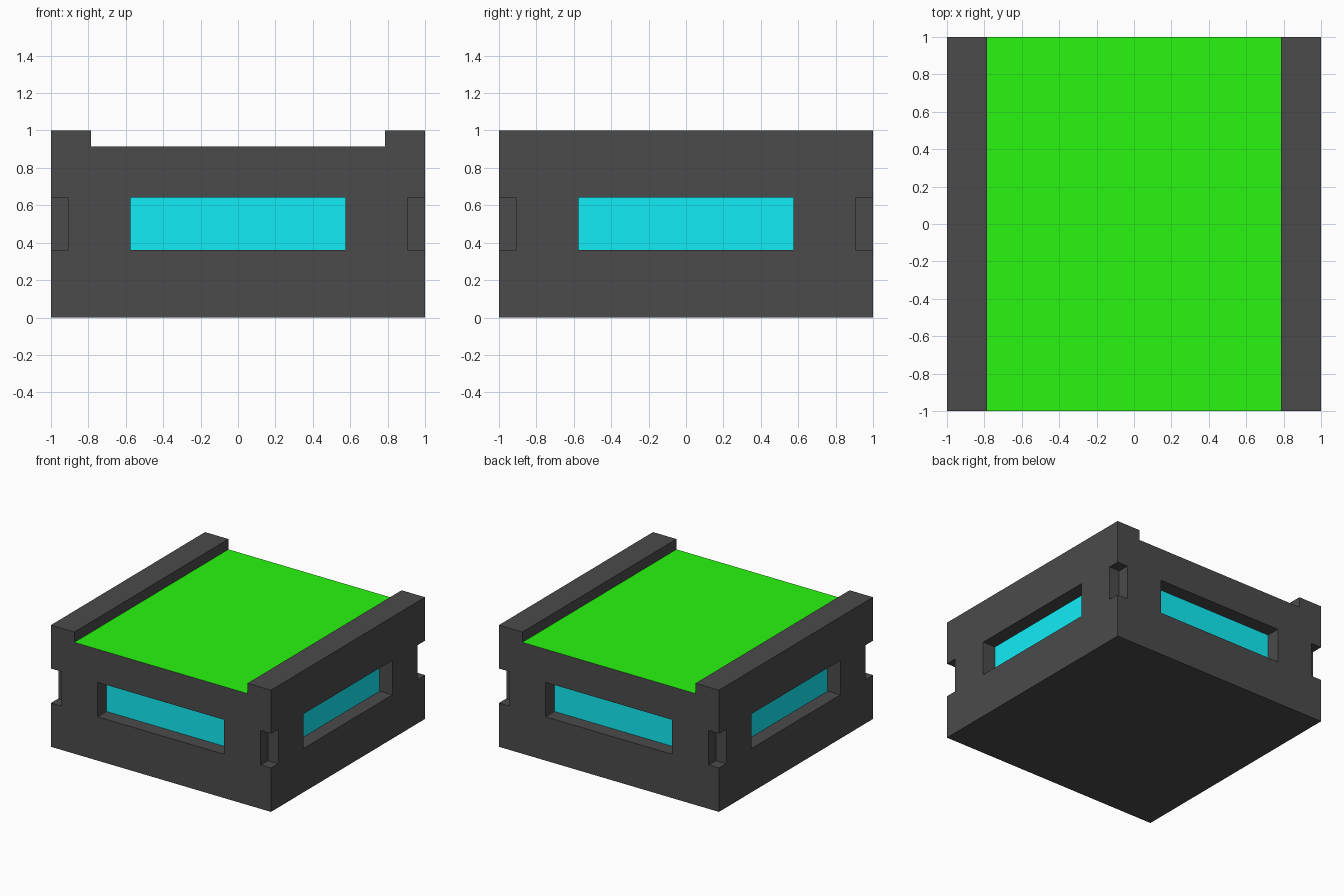
import bpy, bmesh
from mathutils import Vector, Matrix

if "Cube" in bpy.data.objects:
    bpy.data.objects.remove(bpy.data.objects["Cube"])

RIM, FLOOR = 0.787, 0.915         # channel half width, channel floor height
WIN, Z0, Z1 = 0.575, 0.36, 0.643  # window half width, recess bottom and top
DEPTH, NOTCH = 0.115, 0.095       # window depth, corner notch size
OUT = 1.1                         # cutters overshoot the body


def make_object(name, bm):
    bmesh.ops.recalc_face_normals(bm, faces=bm.faces)
    mesh = bpy.data.meshes.new(name)
    bm.to_mesh(mesh)
    bm.free()
    obj = bpy.data.objects.new(name, mesh)
    bpy.context.collection.objects.link(obj)
    return obj


def add_box(bm, lo, hi):
    lo, hi = Vector(lo), Vector(hi)
    mat = Matrix.Translation((lo + hi) / 2) @ Matrix.Diagonal((hi - lo).to_4d())
    bmesh.ops.create_cube(bm, size=1, matrix=mat)


def material(name, color):
    mat = bpy.data.materials.new(name)
    mat.diffuse_color = (*color, 1)
    mat.use_nodes = True
    mat.node_tree.nodes["Principled BSDF"].inputs["Base Color"].default_value = mat.diffuse_color
    return mat


# Block with a shallow channel along the top
profile = [(-1, 0), (1, 0), (1, 1), (RIM, 1), (RIM, FLOOR),
           (-RIM, FLOOR), (-RIM, 1), (-1, 1)]
bm = bmesh.new()
face = bm.faces.new([bm.verts.new((x, -1, z)) for x, z in profile])
ext = bmesh.ops.extrude_face_region(bm, geom=[face])
bmesh.ops.translate(bm, vec=(0, 2, 0),
                    verts=[v for v in ext["geom"] if isinstance(v, bmesh.types.BMVert)])
body = make_object("block_body", bm)

# Cutter: window recess on each side and a notch at each upright corner
bm = bmesh.new()
for s in (-1, 1):
    a, b = sorted((s * (1 - DEPTH), s * OUT))
    add_box(bm, (-WIN, a, Z0), (WIN, b, Z1))
    add_box(bm, (a, -WIN, Z0), (b, WIN, Z1))
    for t in (-1, 1):
        xs = sorted((s * (1 - NOTCH), s * OUT))
        ys = sorted((t * (1 - NOTCH), t * OUT))
        add_box(bm, (xs[0], ys[0], Z0), (xs[1], ys[1], Z1))
cutter = make_object("recess_cutter", bm)
cutter.hide_render = True

mod = body.modifiers.new("recesses", "BOOLEAN")
mod.operation, mod.solver, mod.object = "DIFFERENCE", "EXACT", cutter
bpy.context.view_layer.objects.active = body
body.select_set(True)
bpy.ops.object.modifier_apply(modifier=mod.name)
bpy.data.objects.remove(cutter)

# Colours: dark shell, green channel floor, cyan window panes
mesh = body.data
mesh.materials.clear()
for mat in (material("dark_shell", (0.07, 0.07, 0.07)),
            material("green_floor", (0.023, 0.92, 0.005)),
            material("cyan_pane", (0.006, 0.84, 0.92))):
    mesh.materials.append(mat)
for p in mesh.polygons:
    c, n = p.center, p.normal
    p.use_smooth = False
    p.material_index = 0
    if n.z > 0.9 and abs(c.z - FLOOR) < 0.01:
        p.material_index = 1
    elif abs(n.z) < 0.1 and abs(c.dot(n) - (1 - DEPTH)) < 0.005:
        p.material_index = 2
